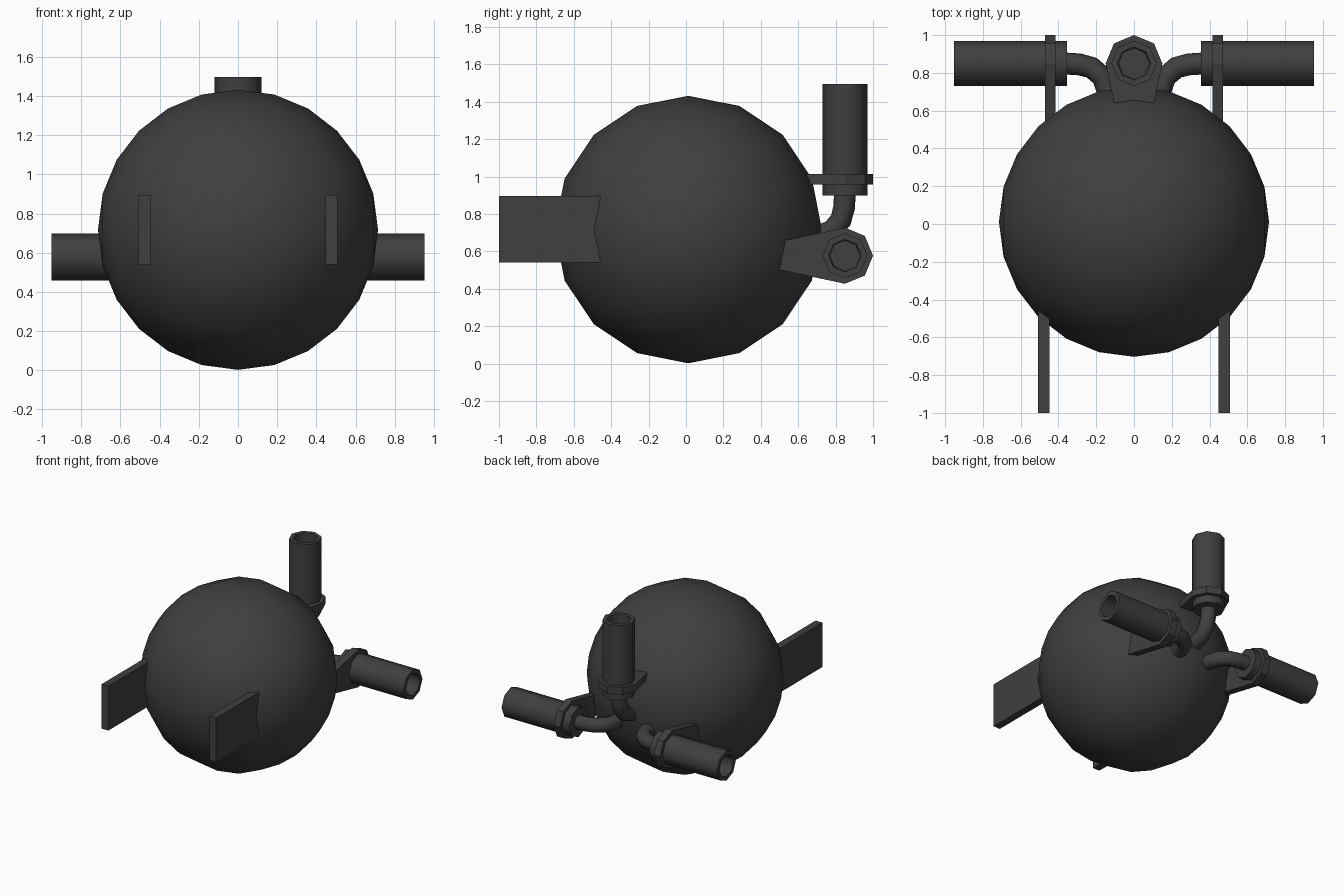
import bpy, bmesh, math
from mathutils import Vector, Matrix

if "Cube" in bpy.data.objects:
    bpy.data.objects.remove(bpy.data.objects["Cube"])

dark = bpy.data.materials.new("dark_grey")
dark.diffuse_color = (0.05, 0.05, 0.05, 1)
dark.use_nodes = True
dark.node_tree.nodes["Principled BSDF"].inputs["Base Color"].default_value = dark.diffuse_color
AXIS_Y = 0.85   # depth of the three nozzles


def finish(name, bm, smooth=None, matrix=Matrix()):
    bmesh.ops.recalc_face_normals(bm, faces=bm.faces)
    bm.transform(matrix)
    me = bpy.data.meshes.new(name)
    bm.to_mesh(me)
    bm.free()
    ob = bpy.data.objects.new(name, me)
    bpy.context.collection.objects.link(ob)
    me.materials.append(dark)
    if smooth:
        bpy.ops.object.select_all(action='DESELECT')
        ob.select_set(True)
        bpy.context.view_layer.objects.active = ob
        bpy.ops.object.shade_smooth_by_angle(angle=math.radians(smooth))
    return ob


def skin(bm, rings):
    """Join rings of points with quads and cap both ends."""
    loops = [[bm.verts.new(p) for p in r] for r in rings]
    n = len(loops[0])
    for a, b in zip(loops, loops[1:]):
        for i in range(n):
            j = (i + 1) % n
            bm.faces.new((a[i], a[j], b[j], b[i]))
    bm.faces.new(loops[0])
    bm.faces.new(loops[-1])


def circle(r, z, n=8):
    return [Vector((r * math.cos(2 * math.pi * i / n), r * math.sin(2 * math.pi * i / n), z))
            for i in range(n)]


# Round tank, poles on the x axis
bm = bmesh.new()
bmesh.ops.create_uvsphere(bm, u_segments=16, v_segments=12, radius=0.715)
finish("tank", bm, 60, Matrix.Translation((0, 0.012, 0.717)) @ Matrix.Rotation(math.pi / 2, 4, 'Y'))

# Two front fins
for side, s in (("left", -1), ("right", 1)):
    bm = bmesh.new()
    bmesh.ops.create_cube(bm, size=1)
    bm.transform(Matrix.Translation((s * 0.477, -0.70, 0.718)) @ Matrix.Diagonal((0.06, 0.60, 0.355, 1)))
    finish(side + "_fin", bm)


def thruster(name, matrix):
    # hollow nozzle
    bm = bmesh.new()
    skin(bm, [circle(0.12, 0.355), circle(0.12, 0.953), circle(0.087, 0.953), circle(0.08, 0.45)])
    finish(name + "_nozzle", bm, 50, matrix)

    # bracket: octagonal collar with a tapering tail into the tank
    outline = [p for p in circle(0.15, 0) if p.y > -0.12]
    outline = [Vector((0.15 * math.cos(math.radians(a)), 0.15 * math.sin(math.radians(a)), 0))
               for a in range(0, 181, 45)]
    outline += [Vector(p) for p in ((-0.135, -0.07, 0), (-0.065, -0.40, 0),
                                    (0.065, -0.40, 0), (0.135, -0.07, 0))]
    bm = bmesh.new()
    skin(bm, [[p + Vector((0, 0, z)) for p in outline] for z in (0.415, 0.472)])
    finish(name + "_bracket", bm, None, matrix)

    # bent feed pipe
    path = [Vector((0, y, z)) for y, z in ((0, 0.37), (-0.005, 0.29), (-0.022, 0.225),
                                           (-0.07, 0.168), (-0.14, 0.142), (-0.24, 0.135))]
    rings = []
    for i, p in enumerate(path):
        d = (path[min(i + 1, len(path) - 1)] - path[max(i - 1, 0)]).normalized()
        u = Vector((1, 0, 0))
        v = d.cross(u)
        rings.append([p + 0.058 * (u * c.x + v * c.y) for c in circle(1, 0)])
    bm = bmesh.new()
    skin(bm, rings)
    finish(name + "_pipe", bm, 50, matrix)


# Upper, right and left thrusters
for name, z, turn in (("upper", 0.543, 0), ("right", 0.577, 90), ("left", 0.577, -90)):
    thruster(name, Matrix.Translation((0, AXIS_Y, z)) @ Matrix.Rotation(math.radians(turn), 4, 'Y'))
